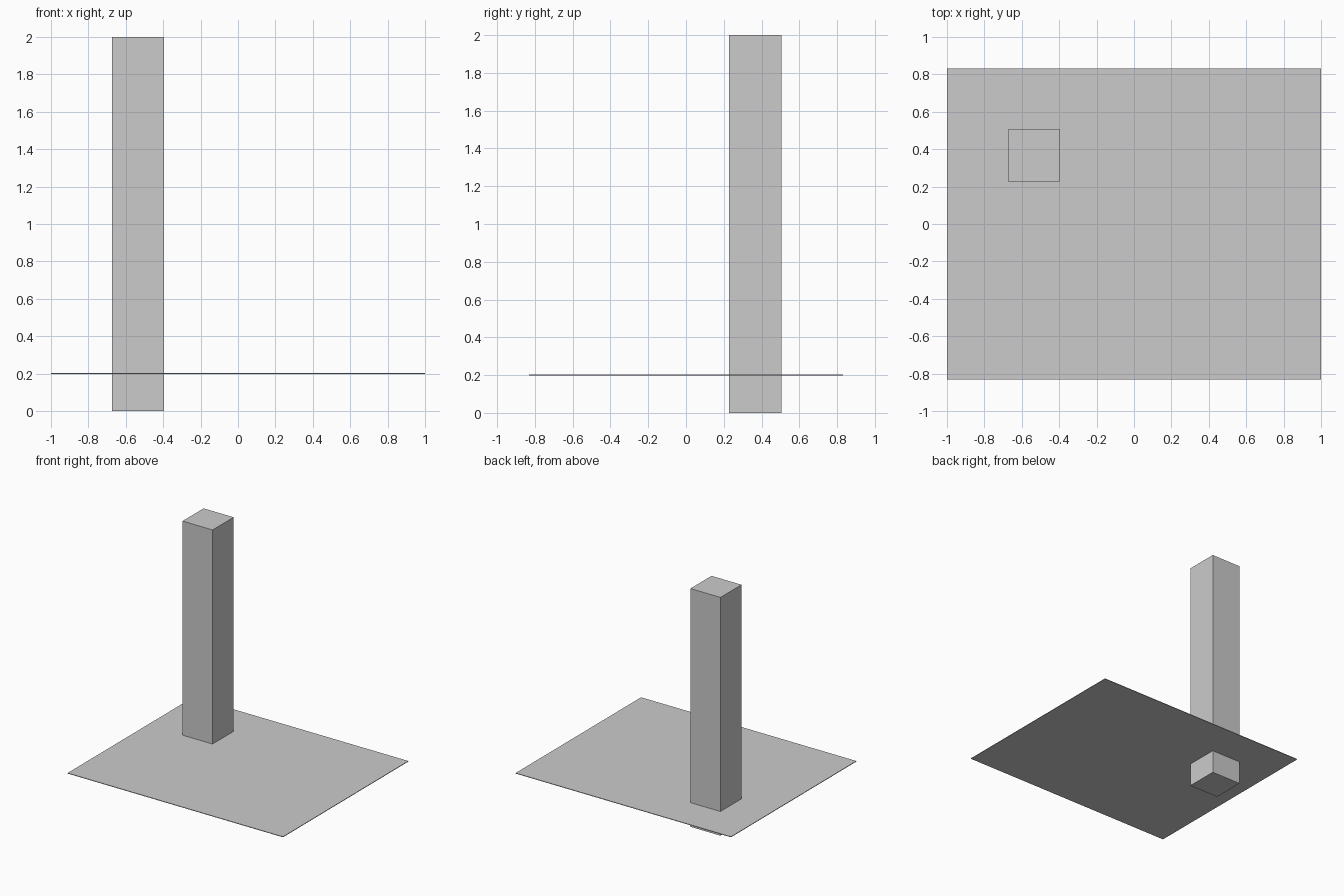
import bpy

if "Cube" in bpy.data.objects:
    bpy.data.objects.remove(bpy.data.objects["Cube"])


def box(name, center, size):
    bpy.ops.mesh.primitive_cube_add(size=1, location=center)
    ob = bpy.context.object
    ob.name = name
    ob.scale = size
    bpy.ops.object.transform_apply(location=False, rotation=False, scale=True)
    return ob


# Thin rectangular floor sheet
box("floor_plate", (0, 0, 0.2), (2.0, 1.664, 0.005))

# Square column passing through the sheet
box("column", (-0.535, 0.367, 1.0), (0.279, 0.279, 2.0))
